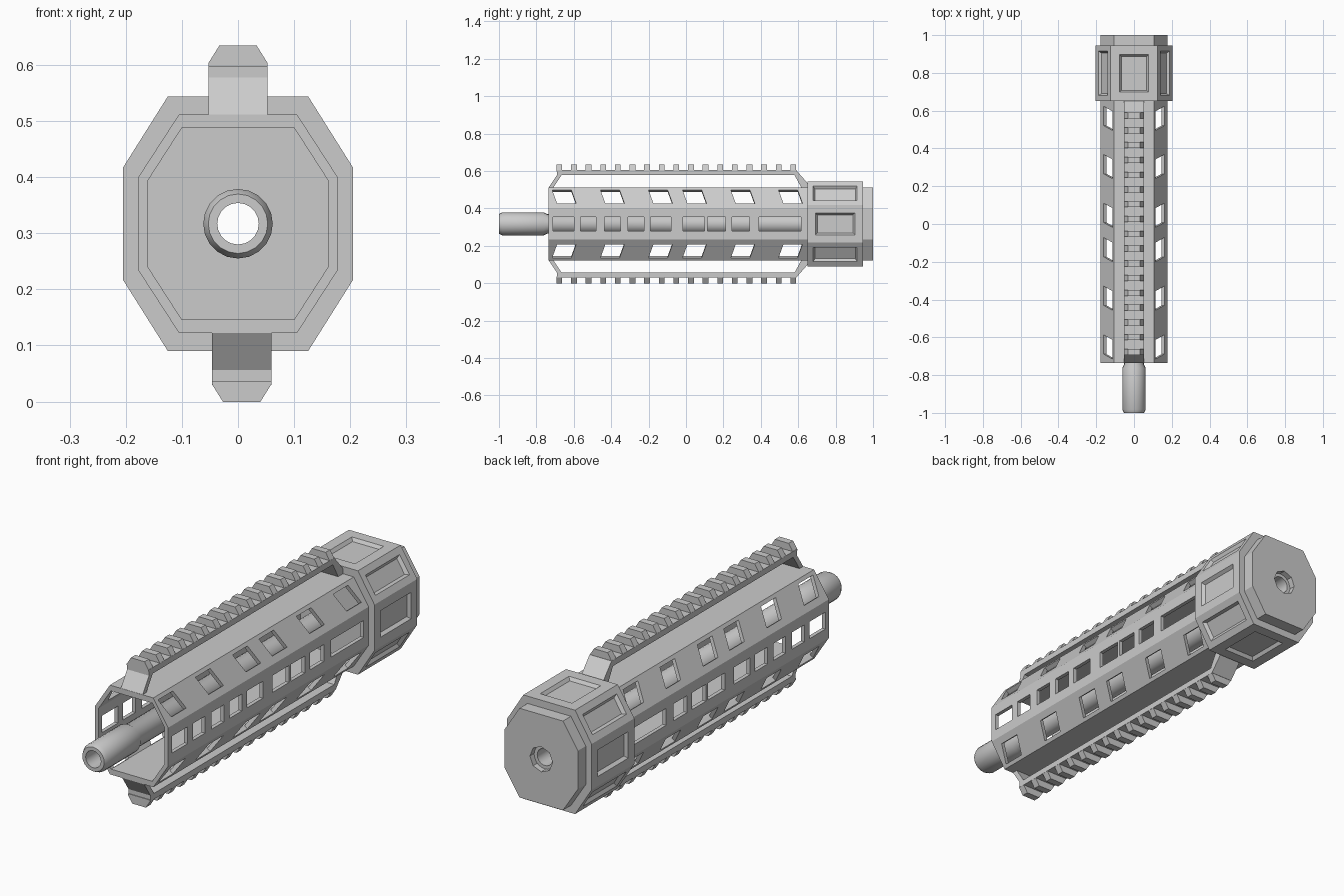
import bpy, bmesh, math
from mathutils import Vector

if "Cube" in bpy.data.objects:
    bpy.data.objects.remove(bpy.data.objects["Cube"])

CZ = 0.317  # height of the long axis


def finish(name, bm):
    bmesh.ops.recalc_face_normals(bm, faces=bm.faces)
    me = bpy.data.meshes.new(name)
    bm.to_mesh(me)
    bm.free()
    ob = bpy.data.objects.new(name, me)
    bpy.context.collection.objects.link(ob)
    return ob


def octagon(hx, hz, cx, cz):
    """Octagon in x, z: half sizes and half lengths of its flat sides."""
    return [(cx, hz), (hx, cz), (hx, -cz), (cx, -hz),
            (-cx, -hz), (-hx, -cz), (-hx, cz), (-cx, hz)]


def loop(bm, pts, y):
    return [bm.verts.new((x, y, CZ + z)) for x, z in pts]


def bridge(bm, a, b):
    n = len(a)
    return [bm.faces.new((a[i], a[(i + 1) % n], b[(i + 1) % n], b[i])) for i in range(n)]


def loft(bm, a, b):
    """Closed solid between two matching rings of points."""
    va, vb = [bm.verts.new(p) for p in a], [bm.verts.new(p) for p in b]
    bridge(bm, va, vb)
    bm.faces.new(va)
    bm.faces.new(vb)


def apply_cut(ob, cutter):
    cutter.hide_render = True
    mod = ob.modifiers.new("cut", "BOOLEAN")
    mod.operation, mod.solver, mod.object = "DIFFERENCE", "EXACT", cutter
    bpy.context.view_layer.objects.active = ob
    bpy.ops.object.modifier_apply(modifier=mod.name)
    bpy.data.objects.remove(cutter)


# Octagonal sleeve, hollow from the front and solid at the rear plug
outer = octagon(0.177, 0.195, 0.105, 0.084)
inner = octagon(0.160, 0.171, 0.100, 0.078)
bm = bmesh.new()
rings = [loop(bm, outer, 1.0), loop(bm, outer, -0.735), loop(bm, inner, -0.735), loop(bm, inner, 0.66)]
for a, b in zip(rings, rings[1:]):
    bridge(bm, a, b)
bm.faces.new(rings[0])
bm.faces.new(rings[-1])
sleeve = finish("sleeve", bm)

# Window cutters
bm = bmesh.new()
side_slots = [(-.71, -.60), (-.565, -.48), (-.435, -.35), (-.31, -.225), (-.19, -.08),
              (-.015, .10), (.115, .21), (.245, .34), (.39, .615)]
slant_slots = [-.715, -.457, -.20, -.018, .24, .495]
normal = Vector((0.84, 0, 0.54)) * 0.035
for sx in (-1, 1):
    for y0, y1 in side_slots:
        rect = [(y0, -.037), (y1, -.037), (y1, .037), (y0, .037)]
        loft(bm, [(sx * .14, y, CZ + z) for y, z in rect], [(sx * .2, y, CZ + z) for y, z in rect])
    for sz in (-1, 1):
        for y in slant_slots:
            para = [(.114, y, .181), (.114, y + .102, .181), (.160, y + .128, .109), (.160, y + .026, .109)]
            ends = []
            for s in (-1, 1):
                pts = [Vector(p) + normal * s for p in para]
                ends.append([(sx * p.x, p.y, CZ + sz * p.z) for p in pts])
            loft(bm, *ends)
# Rear bore cutter
bore = [(.055 * math.cos(math.pi * i / 4), .055 * math.sin(math.pi * i / 4)) for i in range(8)]
loft(bm, [(x, .6, CZ + z) for x, z in bore], [(x, 1.1, CZ + z) for x, z in bore])
apply_cut(sleeve, finish("window_cutter", bm))

# Collar with a recessed panel on every side
bm = bmesh.new()
big = octagon(0.205, 0.227, 0.125, 0.100)
small = [(x * .98, z * .98) for x, z in outer]
rings = [loop(bm, big, .65), loop(bm, big, .945), loop(bm, small, .945), loop(bm, small, .65)]
sides = bridge(bm, rings[0], rings[1])
for i in (1, 2, 3):
    bridge(bm, rings[i], rings[(i + 1) % 4])
bmesh.ops.recalc_face_normals(bm, faces=bm.faces)
for f in sides:
    n = f.normal
    margin = .048 if abs(n.z) > .99 else .042 if abs(n.x) > .99 else .03
    bmesh.ops.inset_individual(bm, faces=[f], thickness=margin, use_even_offset=True)
    bmesh.ops.inset_individual(bm, faces=[f], thickness=.010, depth=-.014, use_even_offset=True)
finish("collar", bm)

# Barrel turned from a profile of (radius, y)
profile = [(.037, -1), (.053, -1), (.062, -.982), (.062, -.762), (.052, -.742), (.052, .975), (.037, .975)]
N = 20
bm = bmesh.new()
rings = [loop(bm, [(r * math.cos(2 * math.pi * i / N), r * math.sin(2 * math.pi * i / N)) for i in range(N)], y)
         for r, y in profile]
for i in range(len(rings)):
    bridge(bm, rings[i], rings[(i + 1) % len(rings)])
barrel = finish("barrel", bm)
bpy.ops.object.select_all(action="DESELECT")
barrel.select_set(True)
bpy.context.view_layer.objects.active = barrel
bpy.ops.object.shade_smooth_by_angle(angle=math.radians(30))

# Toothed rails above and below, heights measured from the axis
body = [(-.735, .193), (-.69, .261), (-.69, .287), (.59, .287), (.652, .215), (.652, .185),
        (.62, .188), (.58, .261), (-.665, .261), (-.71, .193)]
tooth = [(-.053, .280), (.053, .280), (.053, .286), (.033, .318), (-.033, .318), (-.053, .286)]
for name, s, cx in (("top_rail", 1, 0), ("bottom_rail", -1, .0065)):
    bm = bmesh.new()
    loft(bm, [(cx - .053, y, CZ + s * z) for y, z in body], [(cx + .053, y, CZ + s * z) for y, z in body])
    for i in range(17):
        y = -.693 + i * .0782
        loft(bm, [(cx + x, y, CZ + s * z) for x, z in tooth], [(cx + x, y + .031, CZ + s * z) for x, z in tooth])
    finish(name, bm)
